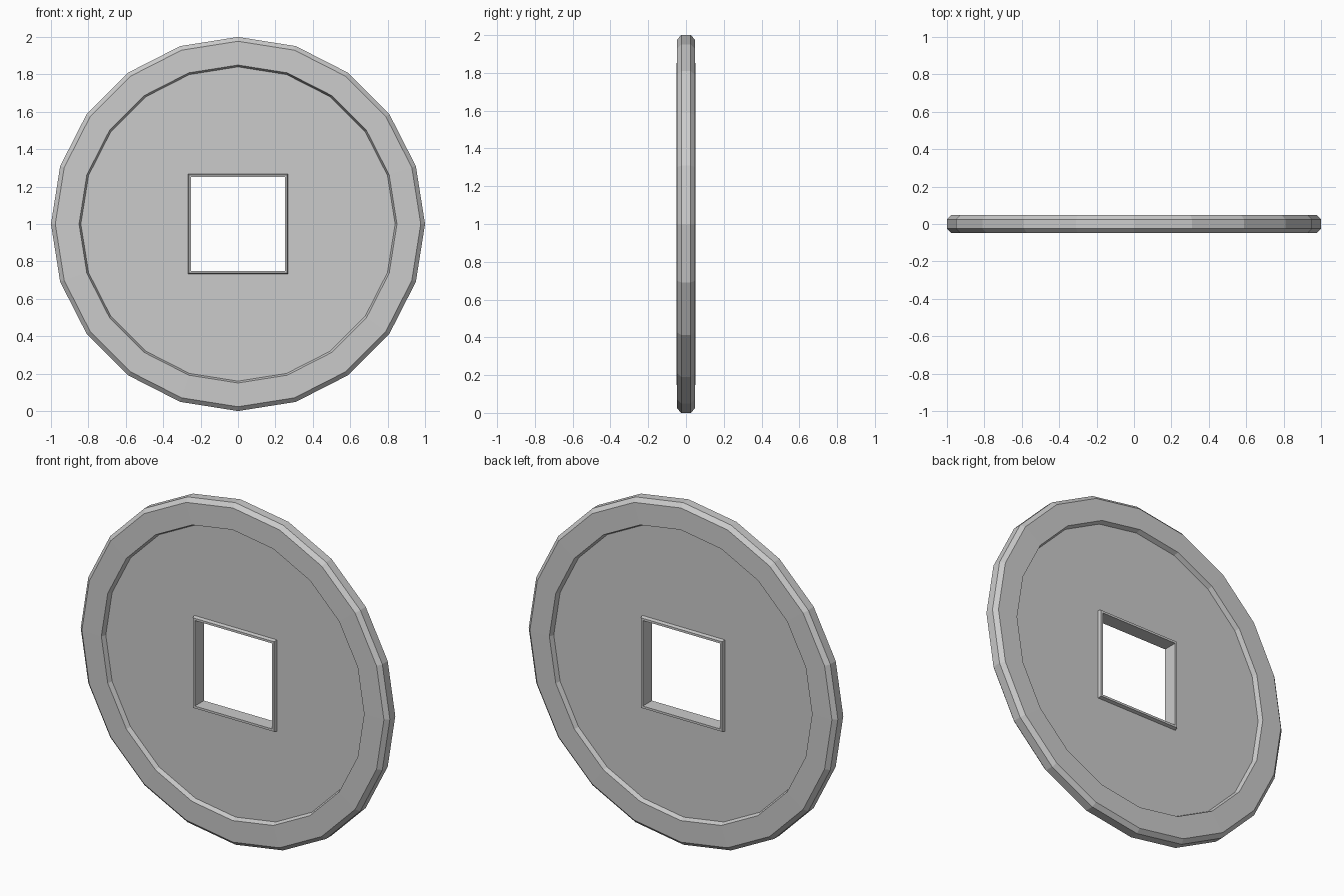
import bpy, bmesh
from math import cos, sin, pi, sqrt

if "Cube" in bpy.data.objects:
    bpy.data.objects.remove(bpy.data.objects["Cube"])

FLOOR = 0.022  # half thickness of the sunken field

bm = bmesh.new()


def ring(sides, radius, y, start):
    """Closed ring of vertices around the coin's axis."""
    return [bm.verts.new((radius * cos(start + 2 * pi * i / sides), y,
                          1 + radius * sin(start + 2 * pi * i / sides)))
            for i in range(sides)]


def skin(rings):
    """Join consecutive rings with quads."""
    for a, b in zip(rings, rings[1:]):
        n = len(a)
        for i in range(n):
            j = (i + 1) % n
            bm.faces.new((a[i], a[j], b[j], b[i]))


def loop_edges(loop):
    return [bm.edges.get((loop[i], loop[i - 1])) for i in range(len(loop))]


# Raised outer rim: 20 sides, from front field round to back field
half = [(0.84, FLOOR), (0.85, 0.049), (0.977, 0.047), (1.0, 0.025)]
profile = [(r, -y) for r, y in half] + [(r, y) for r, y in reversed(half)]
rim = [ring(20, r, y, pi / 2) for r, y in profile]
skin(rim)

# Square hole with a thin raised border on both faces (half widths)
half = [(0.268, FLOOR), (0.263, 0.042), (0.25, 0.042)]
profile = [(w, -y) for w, y in half] + [(w, y) for w, y in reversed(half)]
hole = [ring(4, w * sqrt(2), y, pi / 4) for w, y in profile]
skin(hole)

# Flat fields between rim and border, front and back
for k in (0, -1):
    bmesh.ops.triangle_fill(bm, use_beauty=True,
                            edges=loop_edges(rim[k]) + loop_edges(hole[k]))

bmesh.ops.recalc_face_normals(bm, faces=bm.faces[:])
mesh = bpy.data.meshes.new("coin")
bm.to_mesh(mesh)
bm.free()
coin = bpy.data.objects.new("coin", mesh)
bpy.context.collection.objects.link(coin)
